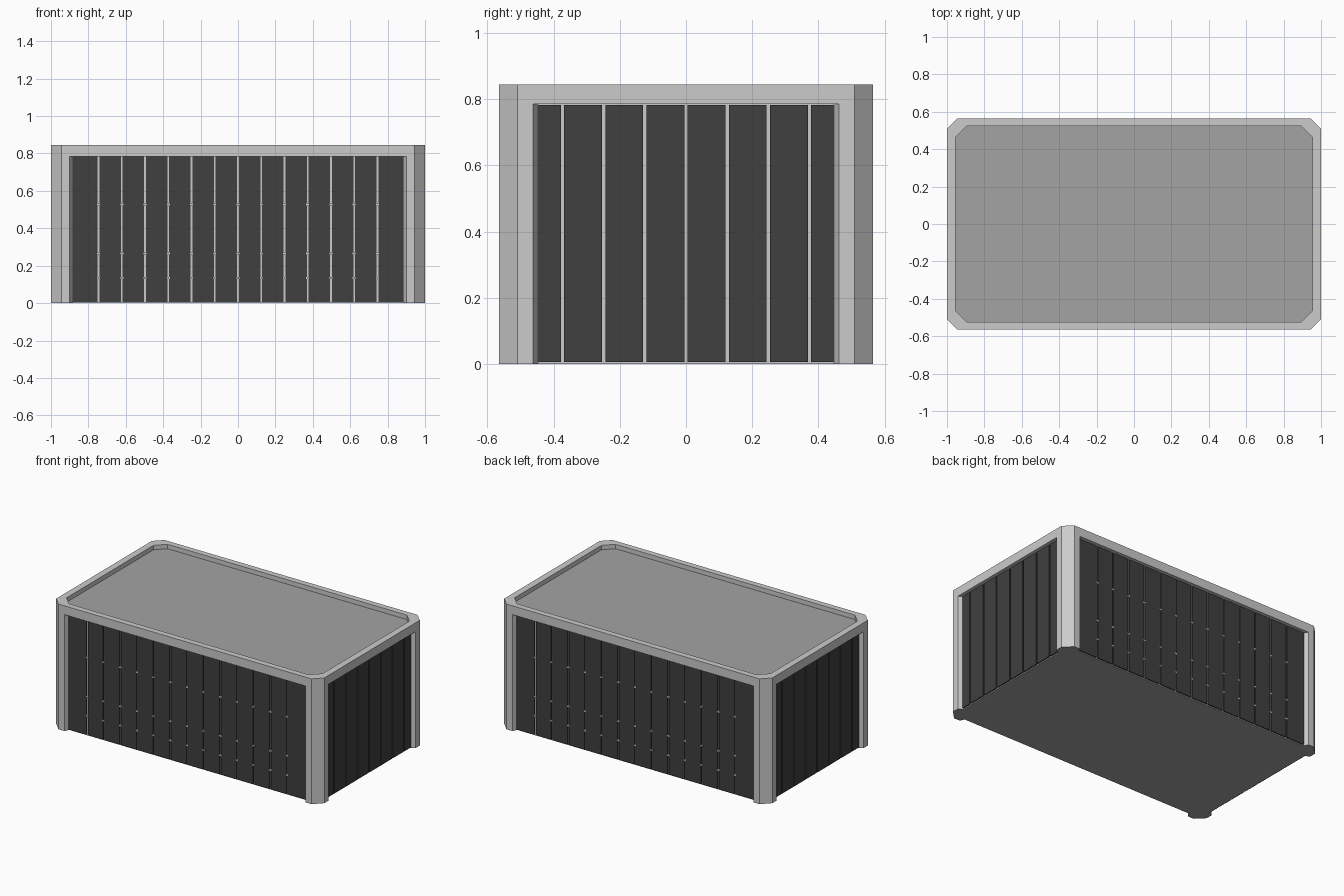
import bpy, bmesh

if "Cube" in bpy.data.objects:
    bpy.data.objects.remove(bpy.data.objects["Cube"])

X, Y, H = 1.0, 0.565, 0.845      # outer half sizes and height
CH = 0.056                       # corner chamfer
OPEN_Z = 0.785                   # top of the wall recesses
D = 0.03                         # wall recess depth
PT = 0.008                       # slat thickness


def mat(name, v):
    m = bpy.data.materials.new(name)
    m.diffuse_color = (v, v, v, 1)
    m.use_nodes = True
    m.node_tree.nodes["Principled BSDF"].inputs["Base Color"].default_value = m.diffuse_color
    return m


light = mat("light grey", 0.60)
mid = mat("mid grey", 0.37)
dark = mat("charcoal", 0.05)


def finish(bm, name, mats):
    bmesh.ops.recalc_face_normals(bm, faces=bm.faces[:])
    me = bpy.data.meshes.new(name)
    bm.to_mesh(me)
    bm.free()
    for m in mats:
        me.materials.append(m)
    ob = bpy.data.objects.new(name, me)
    bpy.context.collection.objects.link(ob)
    return ob


def octagon(x, y, cx, cy):
    return [(-x + cx, -y), (x - cx, -y), (x, -y + cy), (x, y - cy),
            (x - cx, y), (-x + cx, y), (-x, y - cy), (-x, -y + cy)]


# Shell: chamfered box with four recessed walls and a sunken top
bm = bmesh.new()
ax, bx, ay, by = 0.90, 0.885, 0.462, 0.447
cx, cy = X - CH, Y - CH
front = [(-cx, -Y), (-ax, -Y), (-bx, -Y + D), (bx, -Y + D), (ax, -Y), (cx, -Y)]
right = [(X, -cy), (X, -ay), (X - D, -by), (X - D, by), (X, ay), (X, cy)]
plan = front + right
plan += [(-x, -y) for x, y in plan]
low = [bm.verts.new((x, y, 0)) for x, y in plan]
up = [bm.verts.new((x, y, OPEN_Z)) for x, y in plan]
n = len(plan)
for i in range(n):
    j = (i + 1) % n
    bm.faces.new((low[i], low[j], up[j], up[i]))
base = bm.faces.new(low[::-1])
base.material_index = 1
outer = [bm.verts.new((x, y, H)) for x, y in octagon(X, Y, CH, CH)]
inner_plan = octagon(0.955, 0.525, 0.062, 0.062)
inner = [bm.verts.new((x, y, H)) for x, y in inner_plan]
sunk = [bm.verts.new((x, y, H - 0.03)) for x, y in inner_plan]
for s in range(4):
    u = up[6 * s:6 * s + 6]
    o0, o1, o2 = outer[2 * s], outer[2 * s + 1], outer[(2 * s + 2) % 8]
    bm.faces.new((u[1], u[2], u[3], u[4]))                 # recess soffit
    bm.faces.new((u[0], u[1], u[4], u[5], o1, o0))         # lintel
    bm.faces.new((u[5], up[(6 * s + 6) % n], o2, o1))      # corner
for i in range(8):
    j = (i + 1) % 8
    bm.faces.new((outer[i], outer[j], inner[j], inner[i]))
    bm.faces.new((inner[i], inner[j], sunk[j], sunk[i]))
bm.faces.new(sunk).material_index = 1
finish(bm, "shell", [light, mid])


def box(bm, x0, x1, y0, y1, z0, z1):
    v = bmesh.ops.create_cube(bm, size=1)["verts"]
    for p in v:
        p.co = ((x0 + x1) / 2 + p.co.x * (x1 - x0),
                (y0 + y1) / 2 + p.co.y * (y1 - y0),
                (z0 + z1) / 2 + p.co.z * (z1 - z0))


def strips(count, pitch, end, gap=0.010):
    cuts = [(i - (count - 1) / 2) * pitch for i in range(count)]
    starts = [-end] + [c + gap / 2 for c in cuts]
    ends = [c - gap / 2 for c in cuts] + [end]
    return cuts, list(zip(starts, ends))


# Dark wall slats, with small clips in the gaps of the long walls
slats, clips = bmesh.new(), bmesh.new()
long_cuts, long_strips = strips(13, 0.1243, bx - 0.002)
short_cuts, short_strips = strips(7, 0.1243, by - 0.002)
for s in (-1, 1):
    wy, wx = s * (Y - D), s * (X - D)
    for a, b in long_strips:
        box(slats, a, b, *sorted((wy - s * 0.002, wy + s * PT)), 0.006, OPEN_Z - 0.002)
    for a, b in short_strips:
        box(slats, *sorted((wx - s * 0.002, wx + s * PT)), a, b, 0.006, OPEN_Z - 0.002)
    for c in long_cuts:
        for z in (0.135, 0.265, 0.528):
            box(clips, c - 0.008, c + 0.008,
                *sorted((wy, wy + s * (PT + 0.001))), z - 0.005, z + 0.005)
finish(slats, "wall_slats", [dark])
finish(clips, "slat_clips", [light])
